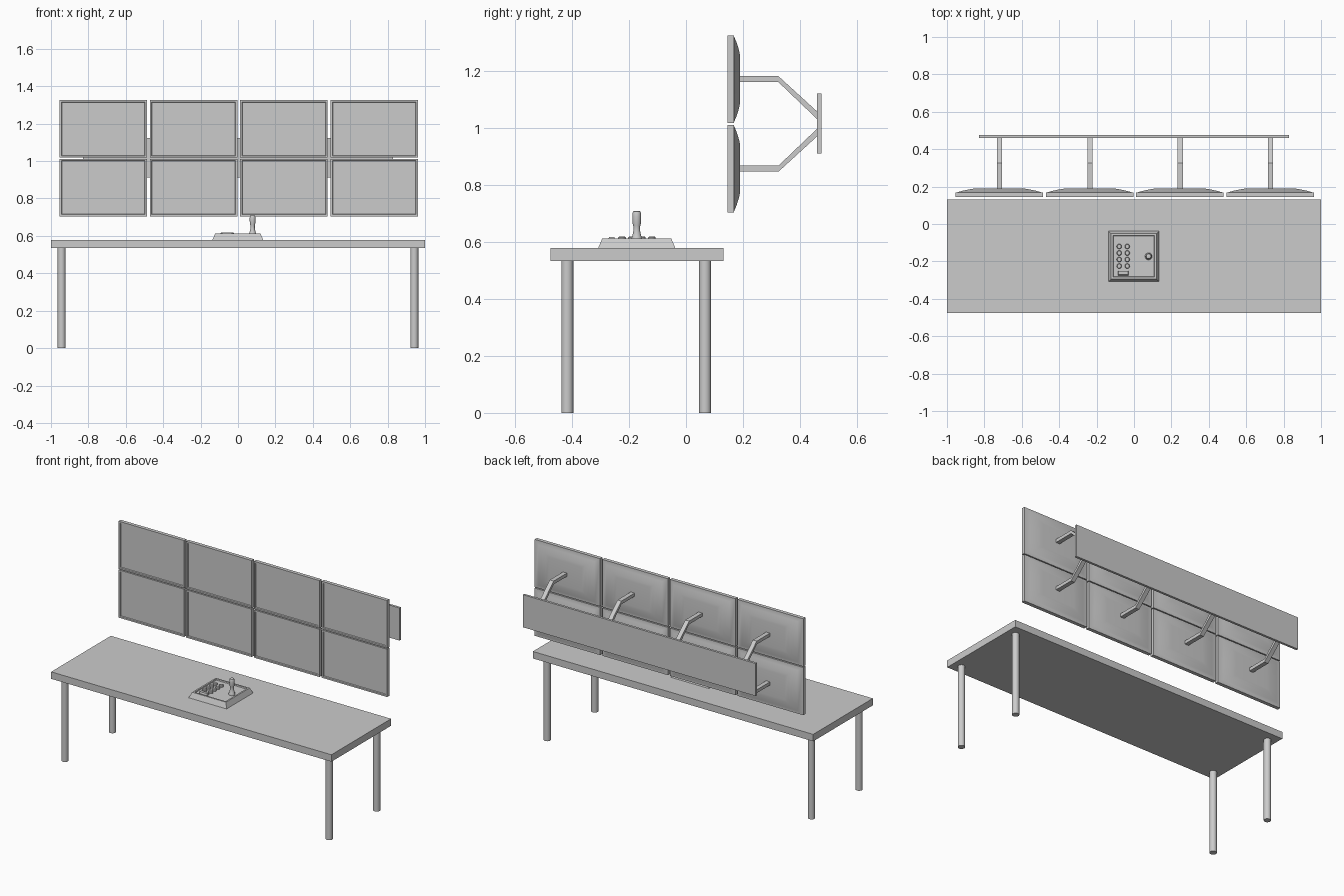
import bpy, bmesh, math
from mathutils import Vector

if "Cube" in bpy.data.objects:
    bpy.data.objects.remove(bpy.data.objects["Cube"])


def finish(name, bm, smooth=None):
    bmesh.ops.recalc_face_normals(bm, faces=bm.faces)
    me = bpy.data.meshes.new(name)
    bm.to_mesh(me)
    bm.free()
    ob = bpy.data.objects.new(name, me)
    bpy.context.collection.objects.link(ob)
    if smooth:
        bpy.ops.object.select_all(action='DESELECT')
        ob.select_set(True)
        bpy.context.view_layer.objects.active = ob
        bpy.ops.object.shade_smooth_by_angle(angle=math.radians(smooth))
    return ob


def loft(name, rings, smooth=None):
    """Skin a list of closed point rings and cap both ends."""
    bm = bmesh.new()
    loops = [[bm.verts.new(p) for p in ring] for ring in rings]
    n = len(loops[0])
    for a, b in zip(loops, loops[1:]):
        for i in range(n):
            j = (i + 1) % n
            bm.faces.new((a[i], a[j], b[j], b[i]))
    bm.faces.new(loops[0])
    bm.faces.new(loops[-1])
    return finish(name, bm, smooth)


CORNERS = ((-1, -1), (1, -1), (1, 1), (-1, 1))


def rect_z(cx, cy, hx, hy, z):
    return [(cx + sx * hx, cy + sy * hy, z) for sx, sy in CORNERS]


def rect_y(cx, cz, hx, hz, y):
    return [(cx + sx * hx, y, cz + sz * hz) for sx, sz in CORNERS]


def box(name, x0, x1, y0, y1, z0, z1):
    c = (x0 + x1) / 2, (y0 + y1) / 2, (x1 - x0) / 2, (y1 - y0) / 2
    return loft(name, [rect_z(*c, z0), rect_z(*c, z1)])


def lathe(name, x, y, profile, n=32):
    rings = [[(x + r * math.cos(2 * math.pi * i / n),
               y + r * math.sin(2 * math.pi * i / n), z) for i in range(n)]
             for r, z in profile]
    return loft(name, rings, 40)


# Desk
box("desk_top", -1, 1, -0.476, 0.132, 0.534, 0.579)
for x in (-0.943, 0.943):
    for y in (-0.417, 0.067):
        lathe("desk_leg", x, y, [(0.021, 0), (0.021, 0.535)])

# Screens with recessed front and domed back, each on a bent arm
HW, HH = 0.234, 0.154
DOME = [(0.985, 0.168), (0.85, 0.177), (0.7, 0.1845), (0.6, 0.1885), (0.5, 0.190)]
for i in range(4):
    x = -0.7205 + i * 0.483
    for side, cz in ((1, 1.172), (-1, 0.858)):
        rings = [rect_y(x, cz, HW - 0.013, HH - 0.013, 0.151),
                 rect_y(x, cz, HW - 0.010, HH - 0.010, 0.145),
                 rect_y(x, cz, HW, HH, 0.145),
                 rect_y(x, cz, HW, HH, 0.168)]
        rings += [rect_y(x, cz, HW * f, HH * f, y) for f, y in DOME]
        loft("screen", rings, 30)
        path = [(0.188, cz, 0.0105), (0.325, cz, 0.0105), (0.463, 1.015 + side * 0.028, 0.0135)]
        loft("screen_arm", [rect_y(x + 0.002, z, 0.014, h, y) for y, z, h in path])

# Wall rail holding the arms
box("wall_rail", -0.83, 0.83, 0.461, 0.476, 0.912, 1.122)

# Control pad: sloped housing with recessed top
PX, PY = -0.001, -0.173
loft("control_pad", [rect_z(PX, PY, h, h, z) for h, z in
                     ((0.136, 0.578), (0.121, 0.613), (0.111, 0.613), (0.109, 0.606))])

# Push buttons, two columns of four
for x in (-0.079, -0.036):
    for y in (-0.12, -0.155, -0.19, -0.225):
        lathe("button", x, y, [(0.0135, 0.604), (0.0135, 0.616), (0.0105, 0.619)], 20)

# Wide button with a sloped front
loft("wide_button", [rect_z(-0.058, -0.263, 0.029, 0.012, 0.604),
                     rect_z(-0.058, -0.261, 0.026, 0.009, 0.618)])

# Joystick with waisted grip
lathe("joystick", 0.078, -0.173, [
    (0.019, 0.604), (0.019, 0.613), (0.016, 0.620), (0.0125, 0.635), (0.0115, 0.648),
    (0.0125, 0.658), (0.015, 0.668), (0.0155, 0.690), (0.015, 0.702),
    (0.0125, 0.708), (0.008, 0.710)])
